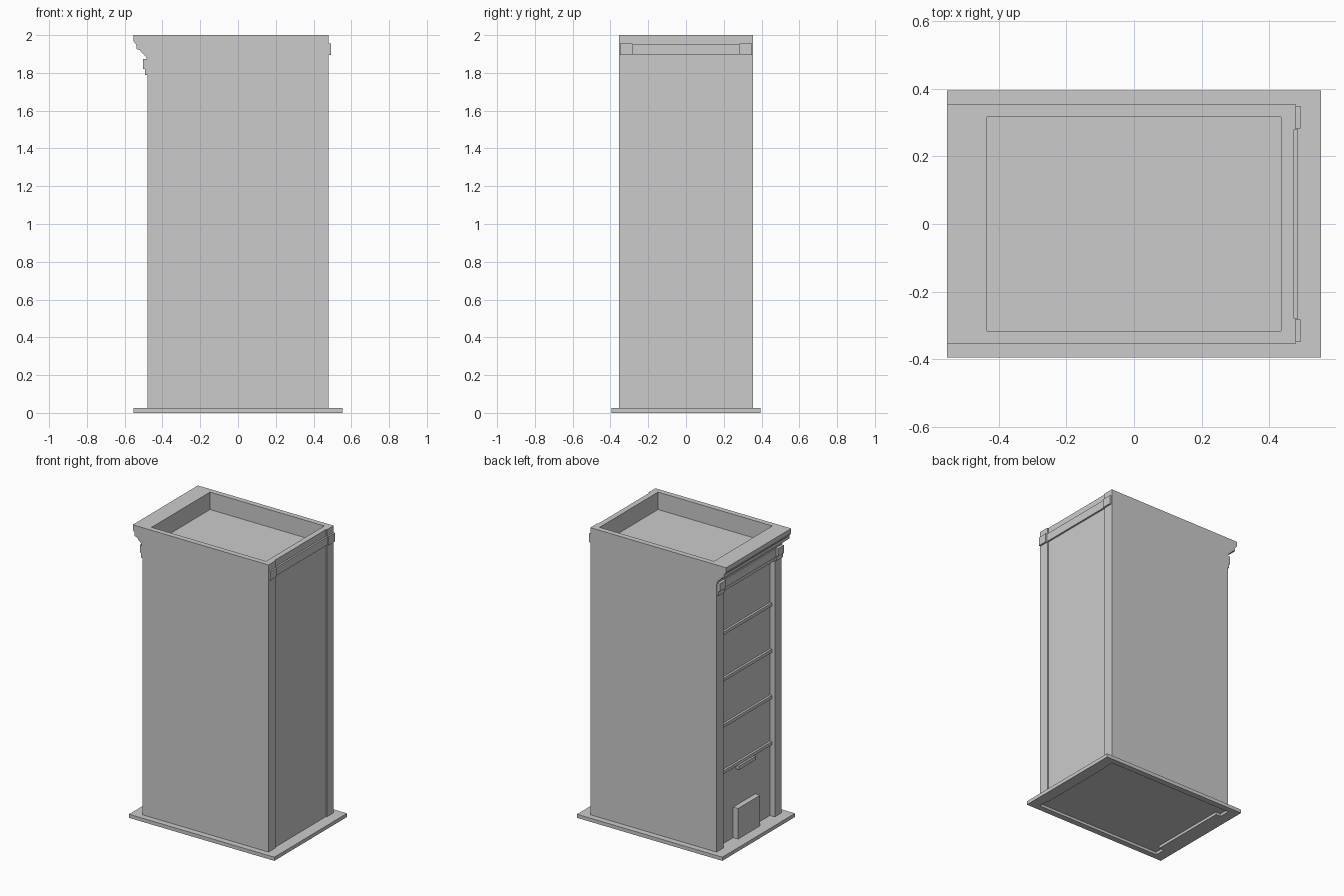
import bpy, bmesh

if "Cube" in bpy.data.objects:
    bpy.data.objects.remove(bpy.data.objects["Cube"])


def prism(name, pts, lo, hi, axis):
    """Extrude a 2D outline from lo to hi along z (xy outline) or y (xz outline)."""
    bm = bmesh.new()
    if axis == 'z':
        vs = [bm.verts.new((a, b, lo)) for a, b in pts]
        move = (0, 0, hi - lo)
    else:
        vs = [bm.verts.new((a, lo, b)) for a, b in pts]
        move = (0, hi - lo, 0)
    face = bm.faces.new(vs)
    ext = bmesh.ops.extrude_face_region(bm, geom=[face])
    moved = [v for v in ext['geom'] if isinstance(v, bmesh.types.BMVert)]
    bmesh.ops.translate(bm, verts=moved, vec=move)
    bmesh.ops.recalc_face_normals(bm, faces=bm.faces)
    me = bpy.data.meshes.new(name)
    bm.to_mesh(me)
    bm.free()
    ob = bpy.data.objects.new(name, me)
    bpy.context.collection.objects.link(ob)
    return ob


def box(name, x0, x1, y0, y1, z0, z1):
    return prism(name, [(x0, y0), (x1, y0), (x1, y1), (x0, y1)], z0, z1, 'z')


def cut(ob, cutter):
    cutter.hide_render = True
    mod = ob.modifiers.new("cut", 'BOOLEAN')
    mod.operation = 'DIFFERENCE'
    mod.solver = 'EXACT'
    mod.object = cutter
    bpy.context.view_layer.objects.active = ob
    bpy.ops.object.modifier_apply(modifier=mod.name)
    bpy.data.objects.remove(cutter, do_unlink=True)


W, P = 0.354, 0.28            # half width, inner edge of corner pilasters
FRONT, BACK = -0.48, 0.48     # pilaster faces
PANEL, REAR = -0.443, 0.473   # recessed wall faces

# Footprint with deep street-side recess and shallow rear recess
half = [(REAR, P), (BACK, P), (BACK, W), (FRONT, W), (FRONT, P), (PANEL, P)]
footprint = half + [(x, -y) for x, y in reversed(half)]

# Ground slab, hollowed from below under the building
slab = box("ground_slab", -0.553, 0.553, -0.395, 0.395, 0, 0.025)
cut(slab, prism("slab_cutter", footprint, -0.1, 0.018, 'z'))

# Main walls with sunken roof
body = prism("building_walls", footprint, 0.022, 2.0, 'z')
cut(body, box("roof_cutter", -0.435, 0.435, -0.317, 0.317, 1.88, 2.2))

# Street cornice
cornice = [(-0.44, 2.0), (-0.553, 2.0), (-0.553, 1.968), (-0.538, 1.947),
           (-0.538, 1.926), (-0.52, 1.921), (-0.509, 1.906), (-0.49, 1.89),
           (-0.482, 1.873), (-0.44, 1.873)]
prism("cornice", cornice, -W, W, 'y')

# Frieze between the front pilasters
box("frieze", -0.49, -0.44, -P, P, 1.815, 1.874)
box("frieze_moulding", -0.483, -0.44, -P, P, 1.79, 1.815)
# Band along the rear wall
box("rear_band", 0.46, 0.485, -P, P, 1.897, 1.953)

# Pilaster capitals on both ends
for side, s in (("left", 1), ("right", -1)):
    y0, y1 = sorted((s * 0.283, s * 0.349))
    box("front_capital_" + side, -0.502, -0.45, y0, y1, 1.82, 1.873)
    box("front_capital_neck_" + side, -0.492, -0.45, y0, y1, 1.788, 1.82)
    box("rear_capital_" + side, 0.45, 0.492, y0, y1, 1.895, 1.955)

# Storey ledges
for i in range(4):
    z = 0.515 + i * 0.318
    box(f"storey_ledge_{i + 1}", -0.458, -0.44, -P, P, z, z + 0.022)

# Entrance block and the small canopy above it
box("entrance_porch", -0.48, -0.44, -0.12, 0.12, 0.022, 0.235)
box("entrance_canopy", -0.468, -0.44, -0.09, 0.09, 0.487, 0.512)
